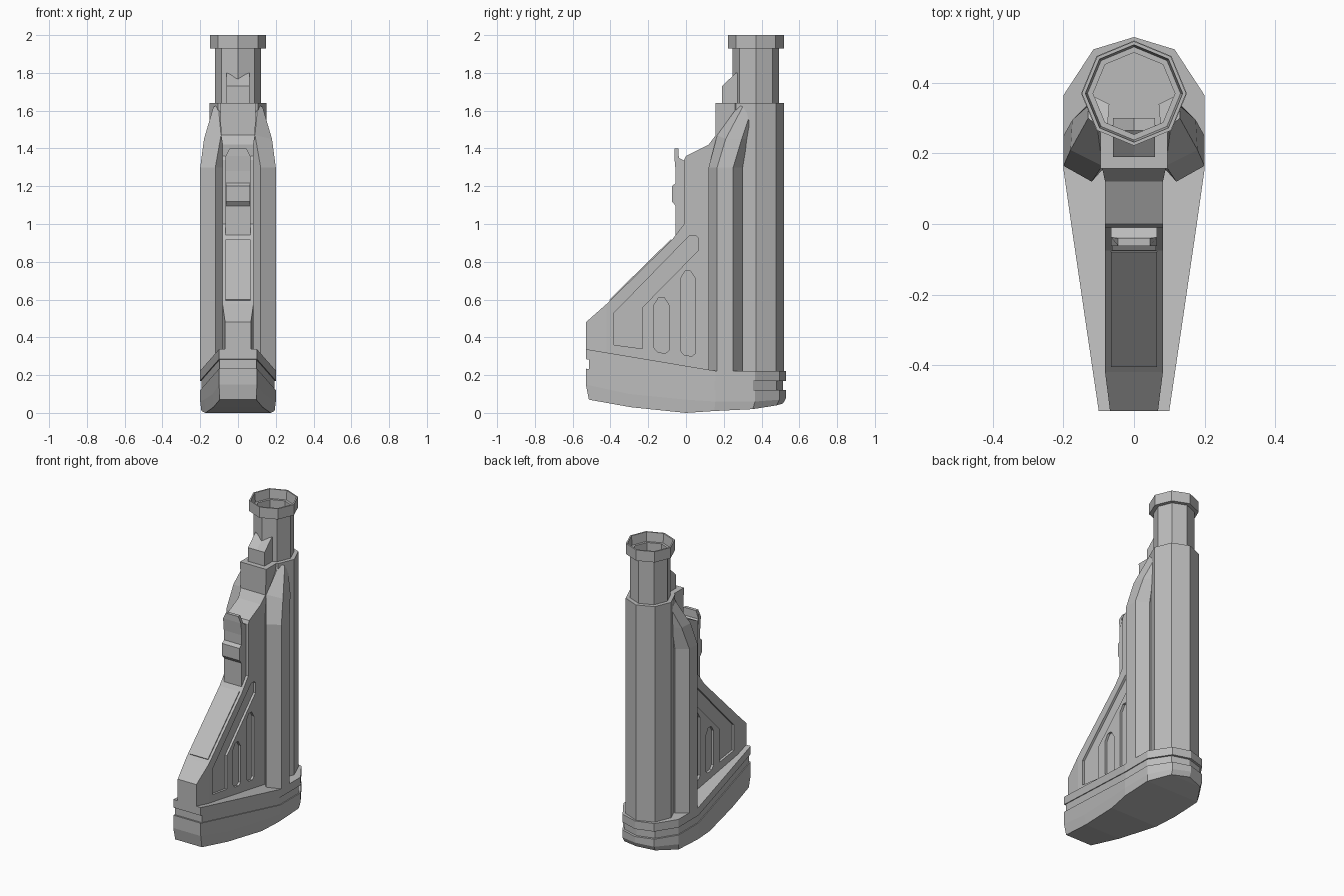
import bpy, bmesh, math

cube = bpy.data.objects.get("Cube")
if cube:
    bpy.data.objects.remove(cube, do_unlink=True)

grey = bpy.data.materials.new("matte grey")
grey.use_nodes = True
grey.diffuse_color = (0.5, 0.5, 0.5, 1)
grey.node_tree.nodes["Principled BSDF"].inputs["Base Color"].default_value = (0.5, 0.5, 0.5, 1)


def loft(name, rings, caps="ngon"):
    """Join rings of points with quads; caps: ngon, strip (mirrored ring) or loop."""
    bm = bmesh.new()
    rows = [[bm.verts.new(p) for p in ring] for ring in rings]
    n = len(rows[0])
    pairs = list(zip(rows, rows[1:]))
    if caps == "loop":
        pairs.append((rows[-1], rows[0]))
    for a, b in pairs:
        for i in range(n):
            j = (i + 1) % n
            bm.faces.new((a[i], a[j], b[j], b[i]))
    if caps == "ngon":
        bm.faces.new(rows[0])
        bm.faces.new(rows[-1])
    elif caps == "strip":
        for row in (rows[0], rows[-1]):
            for i in range(n // 2 - 1):
                bm.faces.new((row[i], row[i + 1], row[n - 2 - i], row[n - 1 - i]))
            m = n // 2
            bm.faces.new((row[m - 1], row[m], row[m + 1]))
    bmesh.ops.recalc_face_normals(bm, faces=bm.faces)
    mesh = bpy.data.meshes.new(name)
    bm.to_mesh(mesh)
    bm.free()
    mesh.materials.append(grey)
    ob = bpy.data.objects.new(name, mesh)
    bpy.context.collection.objects.link(ob)
    return ob


def prism(name, profile, width):
    """Side profile (y, z) spread to both sides; width may vary per point."""
    w = width if isinstance(width, list) else [width] * len(profile)
    return loft(name, [[(s * x, y, z) for x, (y, z) in zip(w, profile)] for s in (-1, 1)])


# Hollow octagonal tube with a collar
TUBE_Y = 0.37
tube_profile = [(0.15, 0.18), (0.15, 1.64), (0.123, 1.64), (0.123, 1.93), (0.148, 1.93), (0.148, 2.0),
                (0.138, 2.0), (0.132, 1.94), (0.116, 1.94), (0.116, 0.18)]
loft("buffer_tube", [[(r * math.sin(k * math.pi / 4), TUBE_Y + r * math.cos(k * math.pi / 4), z)
                      for k in range(8)] for r, z in tube_profile], "loop")

# Butt pad, groove and cover plate share one plan outline
HALF = [(0.1, -0.53), (0.134, -0.3), (0.178, 0), (0.2, 0.155), (0.2, 0.365), (0.115, 0.495), (0, 0.53)]


def outline(scale, heights):
    right = [(x * scale, y * scale, z) for (x, y), z in zip(HALF, heights)]
    return right + [(-x, y, z) for x, y, z in reversed(right[:-1])]


def sloped(base):
    return [base + max(0, 0.155 - y) * 0.167 for x, y in HALF]


loft("butt_pad", [outline(0.97, [0.07, 0.03, 0, 0.01, 0.02, 0.04, 0.05]),
                  outline(1, [0.15, 0.1, 0.07, 0.06, 0.06, 0.07, 0.08]),
                  outline(1, sloped(0.12))], "strip")
loft("pad_groove", [outline(0.97, sloped(0.115)), outline(0.97, sloped(0.175))], "strip")
loft("cover_plate", [outline(1, sloped(0.17)), outline(1, sloped(0.223))], "strip")

# Central web with recessed side panels
web = prism("web", [(-0.42, 0.28), (-0.42, 0.577), (-0.075, 0.915), (-0.01, 1.0), (-0.01, 1.34), (0, 1.36),
                    (0.12, 1.42), (0.157, 1.47), (0.28, 1.47), (0.28, 0.2), (0.155, 0.2)], 0.082)


def slot(y0, y1, low, high):
    return [(y0, low + 0.03), (y0, high - 0.04), (y0 + 0.025, high), (y1 - 0.025, high),
            (y1, high - 0.04), (y1, low + 0.015), (y1 - 0.02, low), (y0 + 0.02, low + 0.007)]


panels = {
    "brace_recess": [(-0.38, 0.36), (-0.38, 0.53), (0.02, 0.94), (0.05, 0.94), (0.065, 0.925), (0.065, 0.86),
                     (-0.23, 0.56), (-0.23, 0.34)],
    "short_slot": slot(-0.17, -0.09, 0.315, 0.61),
    "long_slot": slot(-0.03, 0.05, 0.3, 0.75),
}
for name, profile in panels.items():
    cutter = prism("cutter", profile, 0.1)
    cut = web.modifiers.new("cut", "BOOLEAN")
    cut.operation = "DIFFERENCE"
    cut.solver = "EXACT"
    cut.object = cutter
    bpy.context.view_layer.update()
    cut_mesh = bpy.data.meshes.new_from_object(web.evaluated_get(bpy.context.evaluated_depsgraph_get()))
    web.modifiers.clear()
    web.data = cut_mesh
    bpy.data.objects.remove(cutter, do_unlink=True)
    prism(name + "_floor", profile, 0.067)

# Tapered toe, slope plate and neck
prism("toe", [(-0.42, 0.28), (-0.42, 0.577), (-0.53, 0.48), (-0.53, 0.3)], [0.082, 0.082, 0.068, 0.068])
prism("slope_plate", [(-0.4, 0.59), (-0.406, 0.599), (-0.08, 0.919), (-0.074, 0.912)], 0.065)
prism("neck", [(0.12, 1.42), (0.157, 1.47), (0.157, 1.64), (0.27, 1.64), (0.27, 1.42)],
      [0.082, 0.09, 0.095, 0.095, 0.082])

# Notched sight block against the tube
loft("notch_block", [[(x, 0.19, 1.6), (x, 0.19, 1.73), (x, 0.265, top), (x, 0.3, top), (x, 0.3, 1.6)]
                     for x, top in ((-0.06, 1.8), (0, 1.78), (0.06, 1.8))])

# Adjustment lever with a raised grip
prism("lever", [(-0.055, 0.93), (-0.055, 1.28), (-0.062, 1.36), (-0.062, 1.4), (-0.04, 1.4), (-0.038, 1.35),
                (0, 1.33), (0, 0.98)],
      [0.065, 0.065, 0.065, 0.045, 0.045, 0.065, 0.065, 0.065])
prism("lever_grip", [(-0.05, 1.09), (-0.075, 1.12), (-0.075, 1.2), (-0.05, 1.22)], 0.063)

# Side rails, tapering into the tube at the top
foot = [(0.08, 0.165), (0.12, 0.12), (0.2, 0.165), (0.2, 0.25), (0.13, 0.3), (0.08, 0.3)]
shoulder = [(0.08, 0.19, 1.47), (0.09, 0.165, 1.47), (0.18, 0.21, 1.45),
            (0.175, 0.295, 1.45), (0.125, 0.325, 1.45), (0.08, 0.31, 1.47)]
tip = [(0.075, 0.28, 1.63), (0.105, 0.28, 1.63), (0.13, 0.3, 1.62),
       (0.13, 0.335, 1.57), (0.11, 0.36, 1.57), (0.07, 0.34, 1.6)]
rings = [[(x, y, z) for x, y in foot] for z in (0.2, 1.3)] + [shoulder, tip]
for side, s in (("left", 1), ("right", -1)):
    loft(side + "_rail", [[(s * x, y, z) for x, y, z in ring] for ring in rings])
